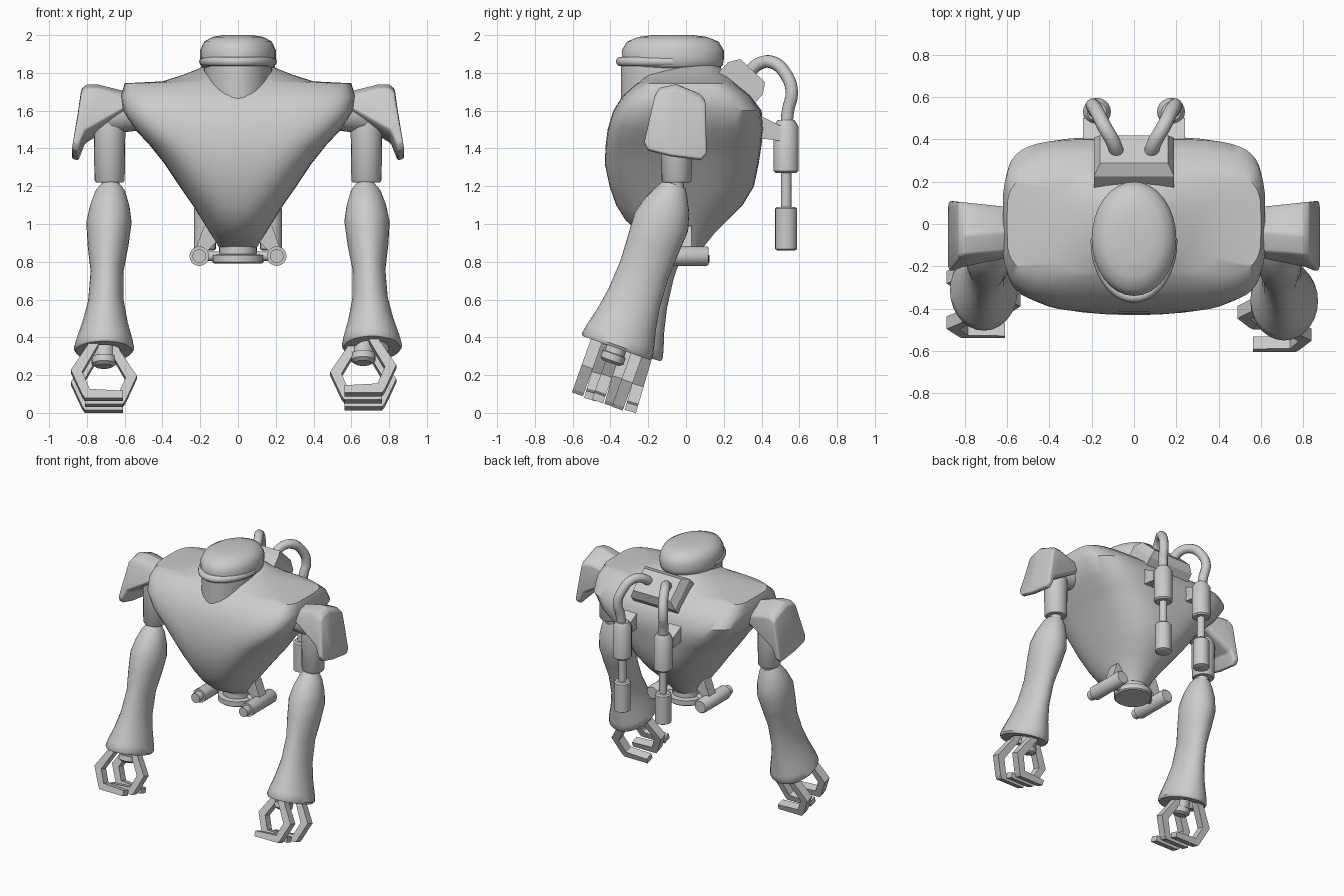
import bpy, bmesh
from math import sin, cos, pi, radians
from mathutils import Vector, Matrix

if "Cube" in bpy.data.objects:
    bpy.data.objects.remove(bpy.data.objects["Cube"])


def finish(name, bm, angle, bevel=0):
    """Turn a bmesh into a shaded object, with an optional rounded edge."""
    bmesh.ops.recalc_face_normals(bm, faces=bm.faces)
    mesh = bpy.data.meshes.new(name)
    bm.to_mesh(mesh)
    bm.free()
    obj = bpy.data.objects.new(name, mesh)
    bpy.context.collection.objects.link(obj)
    bpy.ops.object.select_all(action="DESELECT")
    obj.select_set(True)
    bpy.context.view_layer.objects.active = obj
    if bevel:
        mod = obj.modifiers.new("Rounded edges", "BEVEL")
        mod.width, mod.segments = bevel, 3
        bpy.ops.object.modifier_apply(modifier=mod.name)
    if angle:
        bpy.ops.object.shade_smooth_by_angle(angle=radians(angle))


def ring(center, u, v, ru, rv, n=24, power=2):
    """Superellipse ring of points spanned by the axes u and v."""
    def bulge(c):
        return abs(c) ** (2 / power) * (1 if c >= 0 else -1)
    angles = [2 * pi * i / n for i in range(n)]
    return [center + u * ru * bulge(cos(a)) + v * rv * bulge(sin(a)) for a in angles]


def loft(name, rings, angle=35, bevel=0):
    """Skin a stack of matching outlines and cap both ends."""
    bm = bmesh.new()
    rows = [[bm.verts.new(p) for p in r] for r in rings]
    n = len(rows[0])
    for a, b in zip(rows, rows[1:]):
        for i in range(n):
            j = (i + 1) % n
            bm.faces.new((a[i], a[j], b[j], b[i]))
    bm.faces.new(rows[0])
    bm.faces.new(rows[-1])
    finish(name, bm, angle, bevel)


def rod(name, start, end, sections, n=20):
    """Turned part: sections are (fraction along the axis, radius)."""
    start, end = Vector(start), Vector(end)
    rot = (end - start).to_track_quat("Z", "Y")
    u, v = rot @ Vector((1, 0, 0)), rot @ Vector((0, 1, 0))
    loft(name, [ring(start.lerp(end, t), u, v, r, r, n) for t, r in sections])


def tube(name, points, radius):
    """Round pipe along a smooth path."""
    curve = bpy.data.curves.new(name, "CURVE")
    curve.dimensions = "3D"
    curve.bevel_depth, curve.bevel_resolution = radius, 3
    curve.use_fill_caps = True
    spline = curve.splines.new("BEZIER")
    spline.bezier_points.add(len(points) - 1)
    for bp, p in zip(spline.bezier_points, points):
        bp.co = p
        bp.handle_left_type = bp.handle_right_type = "AUTO"
    spline.resolution_u = 6
    obj = bpy.data.objects.new(name, curve)
    bpy.context.collection.objects.link(obj)


X, Y, Z = Vector((1, 0, 0)), Vector((0, 1, 0)), Vector((0, 0, 1))

# Torso: height, half width, front, back, squareness
torso = [(.875, .1, -.1, .09, 2), (.95, .145, -.24, .15, 2.1), (1.02, .19, -.32, .22, 2.3),
         (1.1, .24, -.37, .3, 2.6), (1.2, .31, -.405, .36, 3), (1.32, .39, -.43, .385, 3.4),
         (1.42, .47, -.425, .4, 4), (1.5, .545, -.415, .41, 4.6), (1.6, .61, -.385, .4, 5),
         (1.68, .62, -.335, .34, 4.8), (1.745, .6, -.26, .26, 4.4), (1.755, .4, -.245, .25, 3.4),
         (1.79, .29, -.21, .225, 2.6), (1.83, .19, -.1, .18, 2.2), (1.85, .12, .04, .15, 2)]
loft("torso", [ring(Vector((0, (f + b) / 2, z)), X, Y, w, (b - f) / 2, 48, p)
               for z, w, f, b, p in torso], 40)

# Neck, head and brow band
loft("neck", [ring(Vector((0, -.08, z)), X, Y, .18, .265, 32) for z in (1.6, 1.84)])
loft("head", [ring(Vector((0, -.07, z)), X, Y, .2 * s, .27 * s, 32)
              for z, s in ((1.825, .9), (1.84, .98), (1.87, 1), (1.92, 1), (1.965, .9),
                           (1.99, .68), (2, .4))], 50)
tube("brow_band", [(.18 * cos(a), -.07 + .275 * sin(a), 1.86)
                   for a in [pi + pi * i / 12 for i in range(13)]], .026)

# Back box that feeds the pipes, leaning back on the torso
lean = Matrix.Translation((0, .295, 1.75)) @ Matrix.Rotation(radians(-43), 4, "X")


def slab(w, d, h):
    return [lean @ Vector((x * w, y * d, h)) for x, y in ((-1, -1), (1, -1), (1, 1), (-1, 1))]


loft("back_box", [slab(.19, .125, -.08), slab(.19, .125, .03), slab(.16, .09, .085)], 0)

# Base disc under the torso
rod("base_disc", (0, -.01, .79), (0, -.01, .89),
    [(0, .125), (.08, .135), (.45, .135), (.5, .1), (1, .1)], 28)

# Shoulder pad outline, and slices: depth, slant, top shift, bottom shift, scale
pad_profile = [(.58, 1.7), (.74, 1.74), (.8, 1.74), (.83, 1.715), (.88, 1.36), (.845, 1.35),
               (.81, 1.44), (.58, 1.58)]
pad_slices = [(-.22, .15, -.035, .045, .86), (-.195, .13, -.02, .035, 1), (-.08, .05, .0, .005, 1),
              (.08, 0, -.05, -.015, 1), (.11, 0, -.06, -.01, .88)]

# Forearm: distance from elbow, half width, half depth
forearm = [(0, .05, .06), (.04, .08, .085), (.12, .105, .125), (.21, .12, .15), (.34, .108, .142),
           (.48, .087, .135), (.64, .094, .145), (.76, .12, .165), (.86, .15, .19),
           (.905, .16, .198), (.92, .15, .19), (.92, .09, .12), (.85, .06, .08)]
finger = [(.075, -.08), (.085, -.02), (.175, .12), (.115, .255), (.1, .275), (-.1, .275),
          (-.1, .235), (.075, .225), (.115, .13), (.03, -.02), (.02, -.08)]

for side, s, swing, hand_x in (("left", 1, 19.6, .663), ("right", -1, 16.3, .71)):
    def pad_point(x, z, y, slant, top, bottom, scale):
        inward = (.88 - x) * .1 * (1 if y < 0 else -1)
        shift = top if z > 1.6 else bottom
        x, z = .79 + (x - .79) * (1 + scale) / 2, 1.56 + (z - 1.56) * scale
        return Vector((s * x, y + slant * (z - 1.4) + inward, z + shift))
    loft(side + "_shoulder_pad", [[pad_point(x, z, *cut) for x, z in pad_profile]
                                  for cut in pad_slices], 50, .012)

    # Shoulder joint and upper arm
    rod(side + "_shoulder_joint", (s * .5, -.05, 1.6), (s * .72, -.05, 1.57),
        [(0, .1), (.8, .1), (1, .07)])
    rod(side + "_upper_arm", (s * .68, -.05, 1.22), (s * .68, -.05, 1.62),
        [(0, .072), (.03, .08), (.75, .084), (.9, .08), (1, .05)])
    rod(side + "_elbow", (s * .675, -.055, 1.17), (s * .675, -.055, 1.24), [(0, .045), (1, .045)])

    # Forearm along its swung axis
    a = radians(swing)
    down = Vector((0, -sin(a), -cos(a)))
    across = Vector((0, cos(a), -sin(a)))
    elbow = Vector((0, -.06, 1.21))
    loft(side + "_forearm",
         [ring(elbow + down * d + X * s * (.675 + .038 * d), X, across, w, h, 28)
          for d, w, h in forearm], 45)

    # Wrist and claw: two fingers closing against one opposed thumb
    palm = elbow + down * .945 + X * s * hand_x
    rod(side + "_wrist", palm - down * .12, palm + down * .06,
        [(0, .055), (.7, .055), (.72, .065), (.92, .065), (1, .045)])
    for name, way, offset in (("front_finger", 1, -.112), ("back_finger", 1, .112),
                              ("thumb", -1, 0)):
        loft(f"{side}_{name}", [[palm + X * s * way * x + down * d + across * (offset + k)
                                 for x, d in finger] for k in (-.031, .031)], 0)

    # Back pipe and its hanging canisters
    tube(side + "_back_pipe", [(s * x, y, z) for x, y, z in
         ((.075, .32, 1.79), (.1, .39, 1.85), (.14, .46, 1.855), (.175, .53, 1.79),
          (.195, .56, 1.7), (.185, .54, 1.6), (.178, .53, 1.5))], .034)
    rod(side + "_canister", (s * .175, .53, .86), (s * .175, .53, 1.55),
        [(0, .045), (.01, .058), (.32, .058), (.335, .048), (.335, .028), (.595, .028),
         (.595, .055), (.61, .066), (.95, .066), (1, .045)])
    hook = [(.34, 1.6), (.4, 1.57), (.5, 1.52), (.5, 1.44), (.34, 1.46)]
    loft(side + "_canister_bracket", [[(s * x, y, z) for y, z in hook] for x in (.14, .24)], 0)

    # Lower tube with its strut and link to the disc
    rod(side + "_lower_tube", (s * .205, -.23, .83), (s * .205, .12, .83),
        [(0, .025), (0, .036), (.14, .036), (.14, .052), (.97, .052), (1, .045)])
    strut = [(.1, .92), (.16, .86), (.23, .85), (.18, .99), (.12, 1.0)]
    loft(side + "_tube_strut", [[(s * x, y, z) for x, z in strut] for y in (-.05, .03)], 0)
    rod(side + "_tube_link", (0, -.01, .83), (s * .2, -.01, .83), [(0, .025), (1, .025)], 12)
